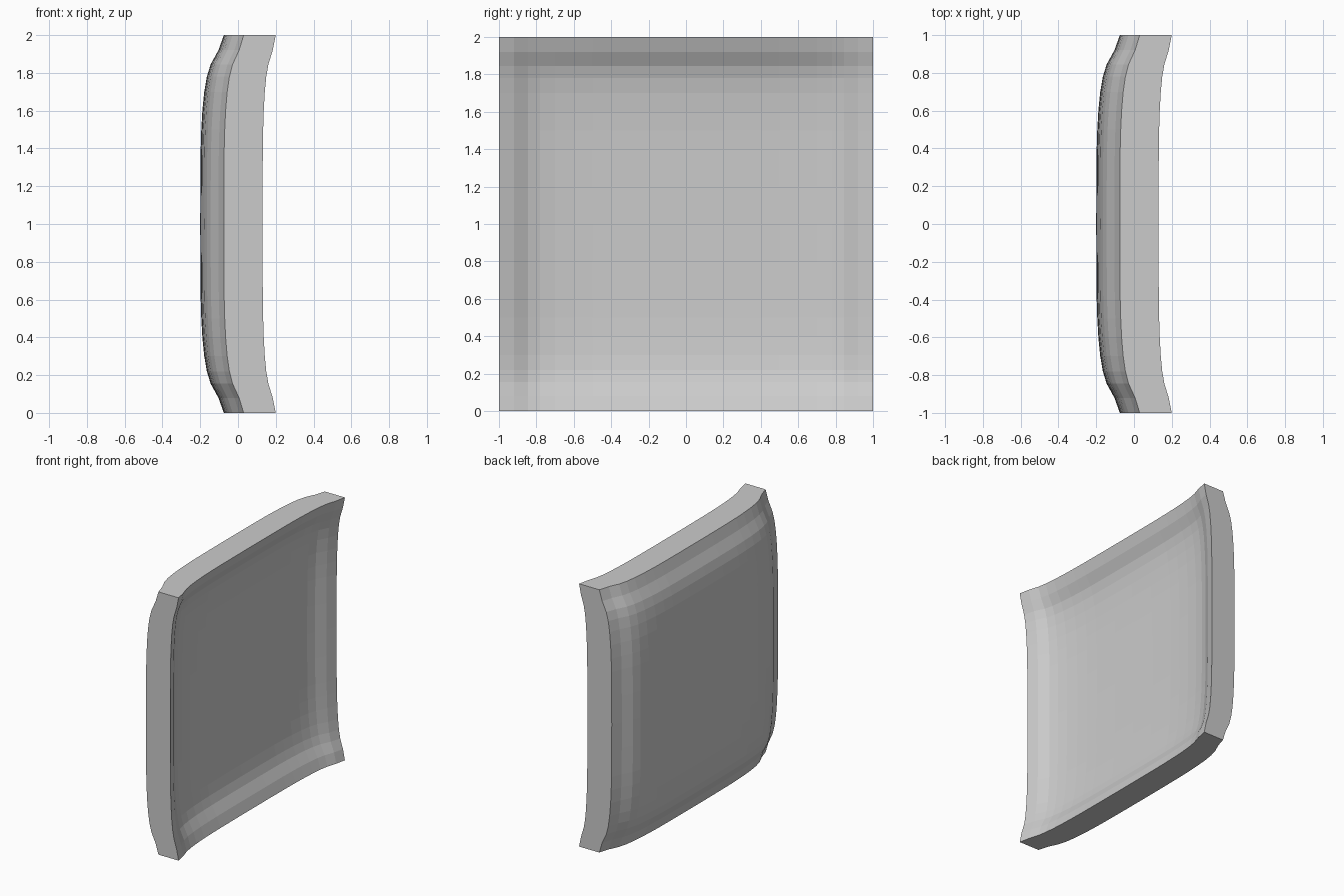
import bpy
import bmesh
from mathutils import Vector

default = bpy.data.objects.get("Cube")
if default:
    bpy.data.objects.remove(default, do_unlink=True)

# Rise of the rim: distance from the middle -> share of the full rise
RISE = [(0, 0), (.2, .004), (.4, .02), (.5, .045), (.6, .09), (.7, .17),
        (.78, .28), (.845, .44), (.92, .77), (1, 1)]
# Depth at the middle, at an edge midpoint and at a corner
OUTER = (-.2, -.075, .03)
INNER = (0, .13, .2)


def rise(t):
    t = min(abs(t), 1)
    for (a, p), (b, q) in zip(RISE, RISE[1:]):
        if t <= b:
            return p + (q - p) * (t - a) / (b - a)
    return 1


def depth(levels, y, z):
    middle, edge, corner = levels
    p, q = rise(y), rise(z)
    return middle + (edge - middle) * (p + q) + (corner - 2 * edge + middle) * p * q


grey = bpy.data.materials.new("plain grey")
grey.use_nodes = True
colour = (.6, .6, .6, 1)
grey.diffuse_color = colour
grey.node_tree.nodes["Principled BSDF"].inputs["Base Color"].default_value = colour

# Square slab, sliced along both directions and then dished
bm = bmesh.new()
bmesh.ops.create_cube(bm, size=2)
stations = sorted({s * t for t, _ in RISE[:-1] for s in (-1, 1)})
for normal in (Vector((0, 1, 0)), Vector((0, 0, 1))):
    for t in stations:
        bmesh.ops.bisect_plane(bm, geom=bm.verts[:] + bm.edges[:] + bm.faces[:],
                               plane_co=normal * t, plane_no=normal)
for v in bm.verts:
    v.co.x = depth(INNER if v.co.x > 0 else OUTER, v.co.y, v.co.z)
    v.co.z += 1
bmesh.ops.recalc_face_normals(bm, faces=bm.faces[:])

mesh = bpy.data.meshes.new("dished_panel")
bm.to_mesh(mesh)
bm.free()
mesh.materials.append(grey)
panel = bpy.data.objects.new("dished_panel", mesh)
bpy.context.collection.objects.link(panel)
